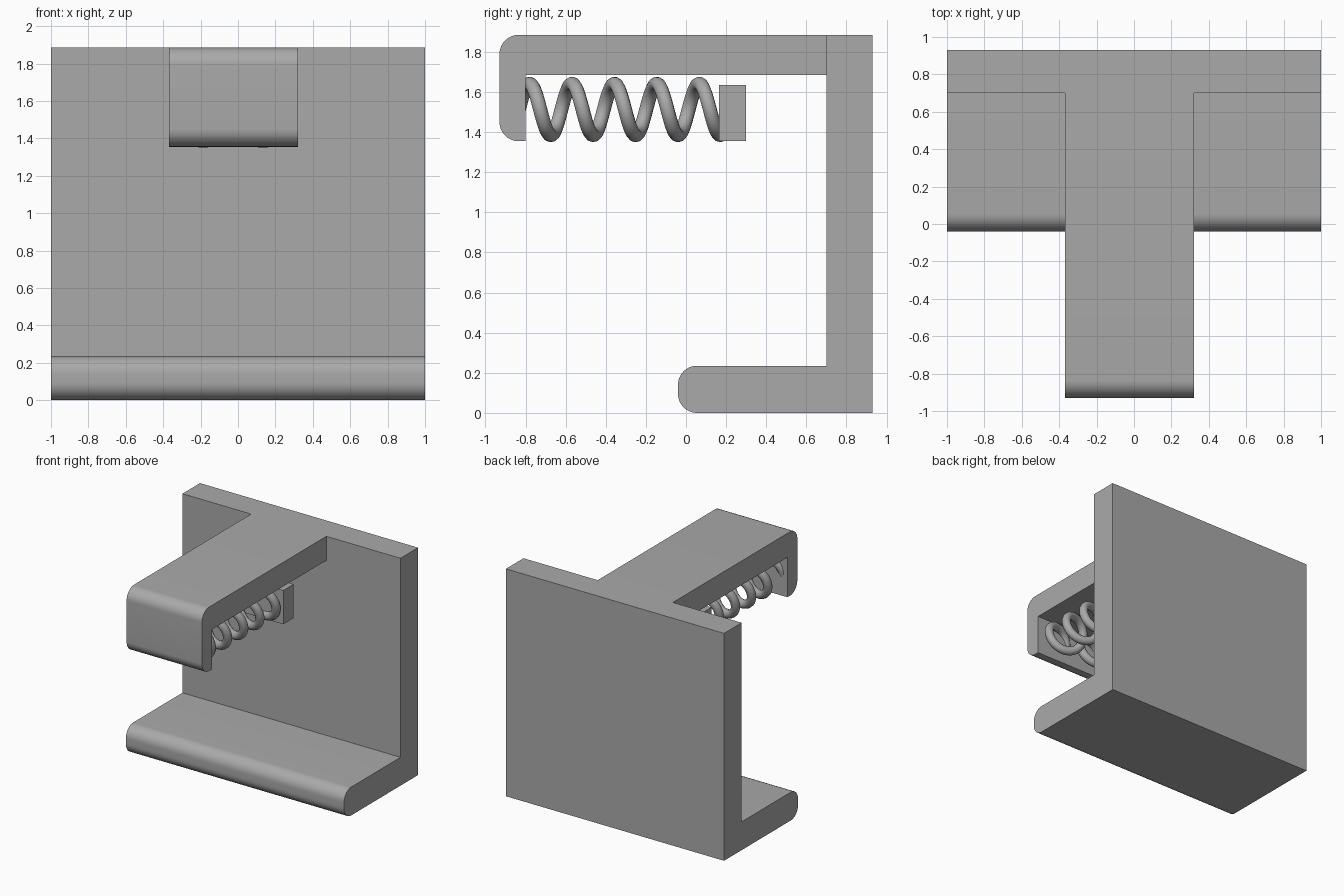
import bpy, bmesh, math

if "Cube" in bpy.data.objects:
    bpy.data.objects.remove(bpy.data.objects["Cube"])

grey = bpy.data.materials.new("grey")
grey.diffuse_color = (0.4, 0.4, 0.4, 1)
grey.use_nodes = True
grey.node_tree.nodes["Principled BSDF"].inputs["Base Color"].default_value = grey.diffuse_color


def arc(cy, cz, r, start, end, steps=12):
    """Points (y, z) of a rounded corner, angles in degrees."""
    angles = [math.radians(start + (end - start) * i / steps) for i in range(steps + 1)]
    return [(cy + r * math.cos(a), cz + r * math.sin(a)) for a in angles]


def extrude(name, profile, x0, x1):
    """Extrude a (y, z) profile along x."""
    bm = bmesh.new()
    face = bm.faces.new([bm.verts.new((x0, y, z)) for y, z in profile])
    res = bmesh.ops.extrude_face_region(bm, geom=[face])
    verts = [v for v in res["geom"] if isinstance(v, bmesh.types.BMVert)]
    bmesh.ops.translate(bm, verts=verts, vec=(x1 - x0, 0, 0))
    bmesh.ops.recalc_face_normals(bm, faces=bm.faces)
    mesh = bpy.data.meshes.new(name)
    bm.to_mesh(mesh)
    bm.free()
    mesh.materials.append(grey)
    obj = bpy.data.objects.new(name, mesh)
    bpy.context.collection.objects.link(obj)
    bpy.ops.object.select_all(action='DESELECT')
    obj.select_set(True)
    bpy.context.view_layer.objects.active = obj
    bpy.ops.object.shade_smooth_by_angle(angle=math.radians(30))
    return obj


# Back plate and lower shelf in one L-shaped body
R = 0.095
extrude("back_plate_and_shelf",
        [(0.93, 0), (0.93, 1.885), (0.70, 1.885), (0.70, 0.235)]
        + arc(-0.04 + R, 0.235 - R, R, 90, 180)
        + arc(-0.04 + R, R, R, 180, 270), -1, 1)

# Upper arm with its downturned front lip
extrude("upper_arm",
        [(0.70, 1.685), (0.70, 1.885)]
        + arc(-0.93 + R, 1.885 - R, R, 90, 180)
        + arc(-0.93 + R, 1.355 + R, R, 180, 270)
        + [(-0.80, 1.355), (-0.80, 1.685)], -0.37, 0.32)

# Pressure block at the end of the springs
extrude("pressure_block",
        [(0.165, 1.355), (0.30, 1.355), (0.30, 1.635), (0.165, 1.635)], -0.35, 0.30)

# Two coil springs side by side
COIL_R, WIRE_R, PITCH = 0.128, 0.035, 0.2115
T0, T1, STEPS = -0.5 * math.pi, 9.2 * math.pi, 200
for side, cx in (("left", -0.185), ("right", 0.135)):
    curve = bpy.data.curves.new(side + "_spring", 'CURVE')
    curve.dimensions = '3D'
    curve.bevel_depth = WIRE_R
    curve.bevel_resolution = 4
    curve.use_fill_caps = True
    spline = curve.splines.new('POLY')
    spline.points.add(STEPS)
    for i, p in enumerate(spline.points):
        t = T0 + (T1 - T0) * i / STEPS
        p.co = (cx + COIL_R * math.sin(t), -0.78 + PITCH * t / math.tau,
                1.513 + COIL_R * math.cos(t), 1)
    spline.use_smooth = True
    curve.materials.append(grey)
    bpy.context.collection.objects.link(bpy.data.objects.new(side + "_spring", curve))
